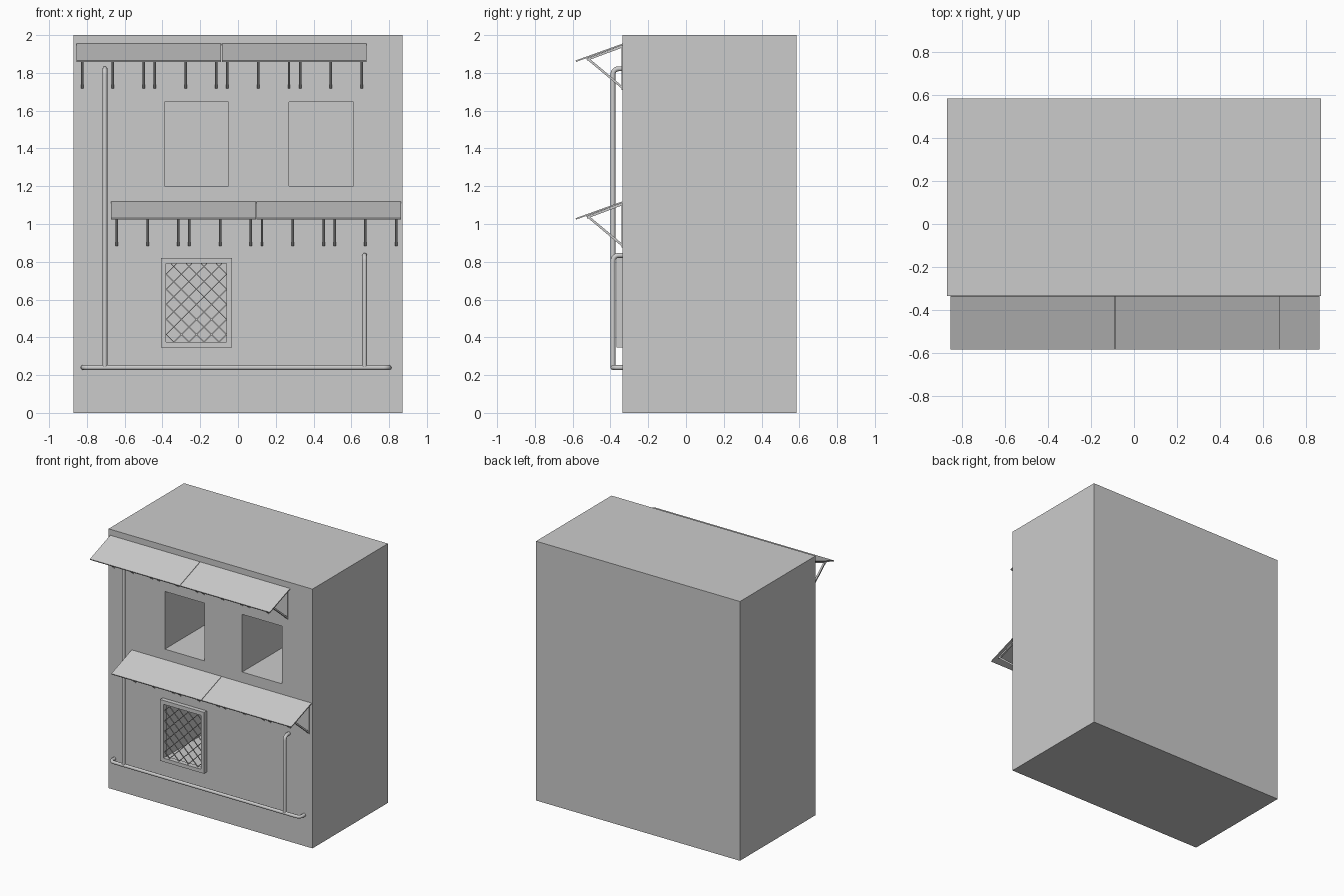
import bpy, bmesh, math
from mathutils import Vector, Matrix

if "Cube" in bpy.data.objects:
    bpy.data.objects.remove(bpy.data.objects["Cube"])

WALL = -0.335   # y of the front wall


def add_cuboid(bm, centre, size, rot=None):
    m = Matrix.Translation(centre) @ (rot or Matrix()) @ Matrix.Diagonal((*size, 1))
    bmesh.ops.create_cube(bm, size=1, matrix=m)


def add_box(bm, x0, x1, y0, y1, z0, z1):
    add_cuboid(bm, Vector(((x0 + x1) / 2, (y0 + y1) / 2, (z0 + z1) / 2)),
               (x1 - x0, y1 - y0, z1 - z0))


def add_bar(bm, p, q, side, w, h):
    """Square bar from p to q: w wide along 'side', h across it."""
    p, q, side = Vector(p), Vector(q), Vector(side)
    d = (q - p).normalized()
    rot = Matrix((side, d.cross(side), d)).transposed().to_4x4()
    add_cuboid(bm, (p + q) / 2, (w, h, (q - p).length), rot)


def finish(name, bm):
    me = bpy.data.meshes.new(name)
    bm.to_mesh(me)
    bm.free()
    ob = bpy.data.objects.new(name, me)
    bpy.context.collection.objects.link(ob)
    return ob


def select_only(ob):
    bpy.ops.object.select_all(action='DESELECT')
    ob.select_set(True)
    bpy.context.view_layer.objects.active = ob


# Building block with three deep window recesses
bm = bmesh.new()
add_box(bm, -0.87, 0.87, WALL, 0.585, 0, 2)
body = finish("building", bm)
bm = bmesh.new()
for x0, x1, z0, z1 in ((-0.39, -0.05, 1.2, 1.645), (0.27, 0.612, 1.2, 1.645),
                       (-0.39, -0.05, 0.365, 0.805)):
    add_box(bm, x0, x1, WALL - 0.1, WALL + 0.75, z0, z1)
cutter = finish("window_cutter", bm)
cutter.hide_render = True
mod = body.modifiers.new("windows", 'BOOLEAN')
mod.object = cutter
mod.operation = 'DIFFERENCE'
mod.solver = 'EXACT'
select_only(body)
bpy.ops.object.modifier_apply(modifier=mod.name)
bpy.data.objects.remove(cutter)

# Lower window frame
X0, X1, Z0, Z1 = -0.38, -0.06, 0.375, 0.79
FX0, FX1, FZ0, FZ1 = -0.408, -0.032, 0.347, 0.82
bm = bmesh.new()
fy = (WALL - 0.033, WALL + 0.005)
add_box(bm, FX0, X0, *fy, FZ0, FZ1)
add_box(bm, X1, FX1, *fy, FZ0, FZ1)
add_box(bm, X0, X1, *fy, FZ0, Z0)
add_box(bm, X0, X1, *fy, Z1, FZ1)
finish("window_frame", bm)

# Diagonal lattice clipped to the frame opening
bm = bmesh.new()
W, H, step = X1 - X0, Z1 - Z0, 0.08
for k in range(10):
    c = (k + 0.5) * step
    u0, u1 = max(0, c - H), min(W, c)
    if u1 - u0 < 0.005:
        continue
    for flip, y in ((False, WALL - 0.012), (True, WALL - 0.017)):
        pts = []
        for u in (u0, u1):
            x = X1 - u if flip else X0 + u
            pts.append((x, y, Z0 + c - u))
        add_bar(bm, *pts, (0, 1, 0), 0.006, 0.005)
finish("window_lattice", bm)


# Awnings: two sloping panels carried by rows of triangular brackets
def awning(name, x0, z_top):
    top, tip = (WALL, z_top), (-0.583, z_top - 0.095)
    bm = bmesh.new()
    for i in range(2):
        a = x0 + i * 0.769
        xm = a + 0.383
        add_bar(bm, (xm, top[0], top[1] - 0.004), (xm, tip[0], tip[1] + 0.002),
                (1, 0, 0), 0.766, 0.008)
    finish(name + "_panels", bm)
    bm = bmesh.new()
    for i in range(4):
        for j in range(3):
            x = x0 + 0.03 + i * 0.3845 + j * 0.163
            ax = (1, 0, 0)
            add_bar(bm, (x, WALL, z_top - 0.014), (x, -0.525, z_top - 0.085),
                    ax, 0.013, 0.012)
            add_bar(bm, (x, WALL + 0.003, z_top - 0.237), (x, -0.52, z_top - 0.08),
                    ax, 0.013, 0.012)
            add_box(bm, x - 0.0065, x + 0.0065, WALL - 0.006, WALL + 0.004,
                    z_top - 0.245, z_top - 0.01)
    finish(name + "_brackets", bm)


awning("upper_awning", -0.855, 1.955)
awning("lower_awning", -0.672, 1.12)


# Pipes standing off the wall, with rounded elbows
def pipe(name, corners, r=0.013, bend=0.03, steps=5):
    P = [Vector(c) for c in corners]
    path = [P[0]]
    for a, b, c in zip(P, P[1:], P[2:]):
        u, v = (a - b).normalized() * bend, (c - b).normalized() * bend
        for i in range(steps + 1):
            t = i / steps * math.pi / 2
            path.append(b + u * (1 - math.sin(t)) + v * (1 - math.cos(t)))
    path.append(P[-1])
    cu = bpy.data.curves.new(name, 'CURVE')
    cu.dimensions = '3D'
    cu.bevel_depth = r
    cu.bevel_resolution = 2
    cu.use_fill_caps = True
    sp = cu.splines.new('POLY')
    sp.points.add(len(path) - 1)
    for pt, co in zip(sp.points, path):
        pt.co = (*co, 1)
    ob = bpy.data.objects.new(name, cu)
    bpy.context.collection.objects.link(ob)
    select_only(ob)
    bpy.ops.object.convert(target='MESH')
    bpy.ops.object.shade_smooth_by_angle(angle=math.radians(50))


PY, IN = -0.387, WALL + 0.01
pipe("horizontal_pipe", [(-0.82, IN, 0.24), (-0.82, PY, 0.24),
                         (0.8, PY, 0.24), (0.8, IN, 0.24)])
pipe("left_pipe", [(-0.705, PY, 0.24), (-0.705, PY, 1.822), (-0.705, IN, 1.822)])
pipe("right_pipe", [(0.67, PY, 0.24), (0.67, PY, 0.834), (0.67, IN, 0.834)])
